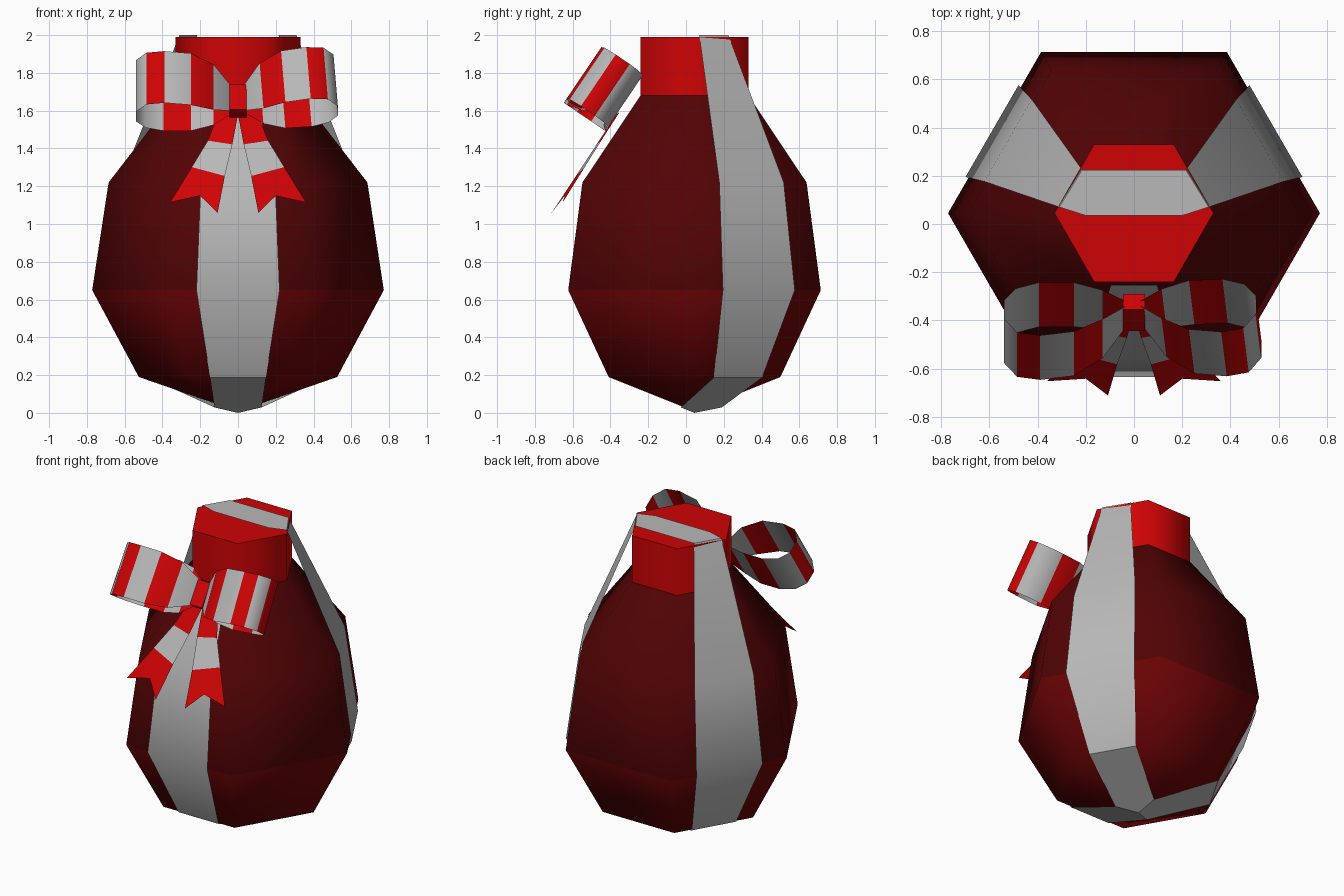
import bpy, bmesh, math
from mathutils import Vector, Matrix

if "Cube" in bpy.data.objects:
    bpy.data.objects.remove(bpy.data.objects["Cube"])


def material(name, rgb):
    m = bpy.data.materials.new(name)
    m.use_nodes = True
    m.diffuse_color = (*rgb, 1)
    bsdf = next(n for n in m.node_tree.nodes if n.type == 'BSDF_PRINCIPLED')
    bsdf.inputs["Base Color"].default_value = (*rgb, 1)
    bsdf.inputs["Roughness"].default_value = 0.8
    return m


DARK = material("dark red cloth", (0.085, 0.001, 0.0015))
LOWER = material("lower red cloth", (0.15, 0.001, 0.0015))
RED = material("bright red", (0.62, 0.001, 0.0015))
WHITE = material("ribbon white", (0.48, 0.48, 0.48))
CY = 0.045  # depth of the sack's axis


def build(name, verts, faces, mats, index=None, sharp=180):
    """Mesh object, smooth except across edges steeper than sharp degrees."""
    me = bpy.data.meshes.new(name)
    me.from_pydata([tuple(v) for v in verts], [], faces)
    for m in mats:
        me.materials.append(m)
    for i, p in enumerate(me.polygons):
        p.use_smooth = True
        p.material_index = index[i] if index else 0
    bm = bmesh.new()
    bm.from_mesh(me)
    for e in bm.edges:
        if len(e.link_faces) == 2 and e.calc_face_angle() > math.radians(sharp):
            e.smooth = False
    bm.to_mesh(me)
    bm.free()
    ob = bpy.data.objects.new(name, me)
    bpy.context.collection.objects.link(ob)
    return ob


def hex_shell(name, rings, mats, pole=None, cap=False):
    """Six-sided shell through (radius, height) rings."""
    verts = [(r * math.cos(k * math.pi / 3), CY + r * math.sin(k * math.pi / 3), z)
             for r, z in rings for k in range(6)]
    faces = [(6 * i + k, 6 * i + (k + 1) % 6, 6 * i + 6 + (k + 1) % 6, 6 * i + 6 + k)
             for i in range(len(rings) - 1) for k in range(6)]
    if pole is not None:
        verts.append((0, CY, pole))
        faces += [((k + 1) % 6, k, len(verts) - 1) for k in range(6)]
    if cap:
        faces.append(tuple(range(len(verts) - 6, len(verts))))
    # the part under the widest ring takes the second material
    index = [int(min(verts[v][2] for v in f) < 0.6) for f in faces]
    return build(name, verts, faces, mats, index, 70)


# Sack with a lighter underside, and its tied neck
hex_shell("sack", [(0.525, 0.19), (0.772, 0.65), (0.685, 1.22), (0.33, 1.68)], [DARK, LOWER], pole=0.008)
hex_shell("sack_neck", [(0.33, 1.68), (0.33, 1.99)], [RED], cap=True)

# Three ribbon bands: (distance from axis, height, half width)
BAND = [(0.072, 0.029, 0.125), (0.46, 0.187, 0.148), (0.681, 0.65, 0.22), (0.604, 1.22, 0.197)]


def band(name, degrees, rows, end=()):
    a = math.radians(degrees)
    out, side = Vector((math.cos(a), math.sin(a), 0)), Vector((-math.sin(a), math.cos(a), 0))
    verts = [Vector((0, CY, z)) + out * d + side * (s * w) for d, z, w in rows for s in (-1, 1)]
    verts += end
    faces = [(i, i + 1, i + 3, i + 2) for i in range(0, len(verts) - 2, 2)]
    verts.append((0, CY, 0))
    faces.append((1, 0, len(verts) - 1))
    build(name, verts, faces, [WHITE], sharp=40)


band("front_band", -90, BAND + [(0.298, 1.68, 0.096)])
band("left_band", 30, BAND, [(0.31, 0.07, 2), (0.215, 0.225, 2)])
band("right_band", 150, BAND, [(-0.215, 0.225, 2), (-0.31, 0.07, 2)])
build("top_band", [(-0.31, 0.07, 2), (-0.2, 0.035, 2), (0.2, 0.035, 2),
                   (0.31, 0.07, 2), (0.215, 0.225, 2), (-0.215, 0.225, 2)],
      [tuple(range(6))], [WHITE])

# Bow frame leaning along the front of the sack: x across, u up the slope, n outward
ORIGIN = Vector((0, -0.335, 1.63))
UP = Vector((0, 0.56, 0.83)).normalized()
OUT = Vector((0, -0.83, 0.56)).normalized()


def bow_point(x, u, n, turn=0):
    p = ORIGIN + Vector((x, 0, 0)) + UP * u + OUT * n
    return ORIGIN + Matrix.Rotation(math.radians(turn), 3, OUT) @ (p - ORIGIN)


LOOP = [(0.03, 0.055), (0.13, 0.17), (0.25, 0.245), (0.39, 0.265), (0.485, 0.25), (0.54, 0.18),
        (0.54, 0.09), (0.49, 0.03), (0.395, 0), (0.25, 0), (0.13, 0.025), (0.03, 0.035)]
STRIPES = "WRWRWRWWRWR"  # from the front of the knot, around and back


def half_width(x):
    return 0.075 if x < 0.1 else 0.145 if x < 0.2 else 0.165


def bow_loop(name, s, turn, length):
    verts = [bow_point(s * x * length, v * half_width(x), n, turn) for x, n in LOOP for v in (-1, 1)]
    faces = [(2 * i, 2 * i + 1, 2 * i + 3, 2 * i + 2)[::s] for i in range(len(LOOP) - 1)]
    build(name, verts, faces, [RED, WHITE], ["RW".index(c) for c in STRIPES], 50)


bow_loop("left_bow_loop", 1, 4, 0.96)
bow_loop("right_bow_loop", -1, 0, 1)

# Knot
knot = [bow_point(x, u, n) for n in (0, 0.077) for x, u in
        ((-0.045, -0.08), (0.045, -0.08), (0.045, 0.08), (-0.045, 0.08))]
build("bow_knot", knot, [(3, 2, 1, 0), (4, 5, 6, 7)] +
      [(k, (k + 1) % 4, 4 + (k + 1) % 4, 4 + k) for k in range(4)], [RED], sharp=30)

# Striped tails with a notched end, bending back towards the sack
TAIL = [(0, -0.06), (0.1, -0.04), (0.03, -0.25), (0.16, -0.22), (0.07, -0.45), (0.245, -0.385),
        (0.108, -0.685), (0.2, -0.57), (0.36, -0.605)]
for name, s in (("left_bow_tail", 1), ("right_bow_tail", -1)):
    build(name, [bow_point(s * x, u, -0.07 * x) for x, u in TAIL],
          [f[::s] for f in ((0, 2, 3, 1), (2, 4, 5, 3), (4, 6, 7, 5), (7, 8, 5))],
          [RED, WHITE], [0, 1, 0, 0])
